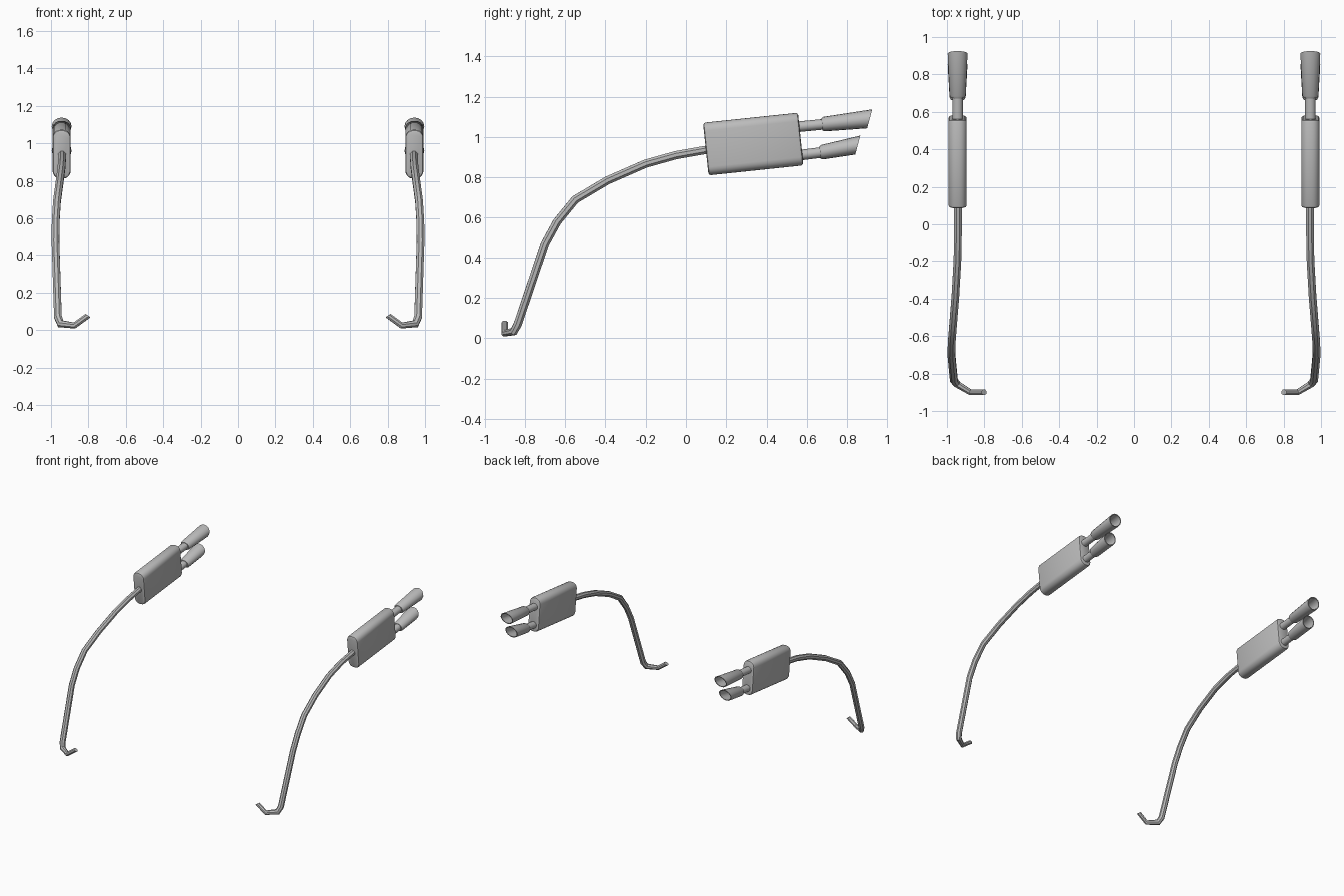
import bpy, bmesh, math
from mathutils import Vector, Matrix

cube = bpy.data.objects.get("Cube")
if cube:
    bpy.data.objects.remove(cube, do_unlink=True)

GREY = (0.5, 0.5, 0.5, 1)
metal = bpy.data.materials.new("grey_metal")
metal.use_nodes = True
metal.diffuse_color = GREY
metal.node_tree.nodes["Principled BSDF"].inputs["Base Color"].default_value = GREY

SIDE_X = 0.943  # distance of each exhaust from the centre line


def finish(name, bm):
    """Store the left part, then a mirrored copy for the right."""
    bmesh.ops.recalc_face_normals(bm, faces=bm.faces)
    for side in ("left", "right"):
        if side == "right":
            bmesh.ops.scale(bm, vec=(-1, 1, 1), verts=bm.verts)
            bmesh.ops.reverse_faces(bm, faces=bm.faces)
        mesh = bpy.data.meshes.new(f"{side}_{name}")
        bm.to_mesh(mesh)
        mesh.materials.append(metal)
        obj = bpy.data.objects.new(f"{side}_{name}", mesh)
        bpy.context.collection.objects.link(obj)
        bpy.ops.object.select_all(action="DESELECT")
        obj.select_set(True)
        bpy.context.view_layer.objects.active = obj
        bpy.ops.object.shade_smooth_by_angle(angle=math.radians(35))
    bm.free()


def skin(rings, cap_start=False, cap_end=False):
    """Join rings of points into a tube."""
    bm = bmesh.new()
    loops = [[bm.verts.new(p) for p in ring] for ring in rings]
    n = len(loops[0])
    for a, b in zip(loops, loops[1:]):
        for i in range(n):
            j = (i + 1) % n
            bm.faces.new((a[i], a[j], b[j], b[i]))
    if cap_start:
        bm.faces.new(loops[0])
    if cap_end:
        bm.faces.new(loops[-1])
    return bm


def oval(y, z, rx, rz, slant, n=16):
    """Oval ring facing along y; slant moves its top along y."""
    return [Vector((SIDE_X + rx * math.cos(a), y + slant * rz * math.sin(a),
                    z + rz * math.sin(a)))
            for a in (math.tau * i / n for i in range(n))]


# Bent front pipe: a ring carried along the path with mitred bends
path = [Vector(p) for p in (
    (.941, .12, .94), (.941, -.05, .91), (.944, -.20, .868), (.955, -.39, .785),
    (.968, -.55, .69), (.975, -.64, .58), (.976, -.70, .47), (.963, -.835, .07),
    (.948, -.855, .033), (.875, -.90, .024), (.802, -.90, .077))]
sizes = [.022] * 8 + [.02, .016, .016]
direction = (path[1] - path[0]).normalized()
across = Vector((1, 0, 0))
up = direction.cross(across).normalized()
ring = [across * math.cos(a) + up * math.sin(a)
        for a in (math.tau * (i + .5) / 8 for i in range(8))]
rings = []
for i, (point, size) in enumerate(zip(path, sizes)):
    before = (point - path[i - 1]).normalized() if i else direction
    after = (path[i + 1] - point).normalized() if i + 1 < len(path) else Vector((-.3, 0, 1))
    normal = (before + after).normalized()
    ring = [p - before * (p.dot(normal) / before.dot(normal)) for p in ring]
    rings.append([point + p * size for p in ring])
finish("front_pipe", skin(rings, cap_end=True))

# Muffler: tilted box with rounded long edges and chamfered ends
bm = bmesh.new()
bmesh.ops.create_cube(bm, size=1)
bmesh.ops.scale(bm, vec=(.097, .474, .262), verts=bm.verts)
long_edges = [e for e in bm.edges
              if abs(e.verts[0].co.y - e.verts[1].co.y) > .1]
bmesh.ops.bevel(bm, geom=long_edges, offset=.042, segments=5, profile=.5, affect="EDGES")
rims = [e for e in bm.edges if abs(e.verts[0].co.y - e.verts[1].co.y) < .01
        and sum(len(f.verts) > 4 for f in e.link_faces) == 1]
bmesh.ops.bevel(bm, geom=rims, offset=.013, segments=2, profile=.5, affect="EDGES")
bmesh.ops.rotate(bm, matrix=Matrix.Rotation(math.radians(6), 3, "X"), verts=bm.verts)
bmesh.ops.translate(bm, vec=(SIDE_X, .334, .965), verts=bm.verts)
finish("muffler", bm)

# Two outlets per side, each a thin pipe and a flared, slant-cut hollow tip
for name, start, neck, end in (
        ("upper", (.54, 1.049), (.675, 1.062), (.912, 1.09)),
        ("lower", (.55, .908), (.665, .923), (.853, .96))):
    tilt = -.11
    finish(name + "_outlet_pipe", skin([oval(*start, .028, .026, tilt),
                                        oval(neck[0] + .02, neck[1] + .002, .028, .026, tilt)]))
    inner = (neck[0] + .04, neck[1] + .005)
    finish(name + "_tip", skin([
        oval(*neck, .028, .026, tilt),
        oval(neck[0], neck[1], .036, .03, tilt),
        oval(neck[0] + .012, neck[1] + .002, .043, .036, tilt),
        oval(*end, .053, .047, .27),
        oval(*end, .047, .041, .27),
        oval(*inner, .037, .031, tilt)], cap_end=True))
